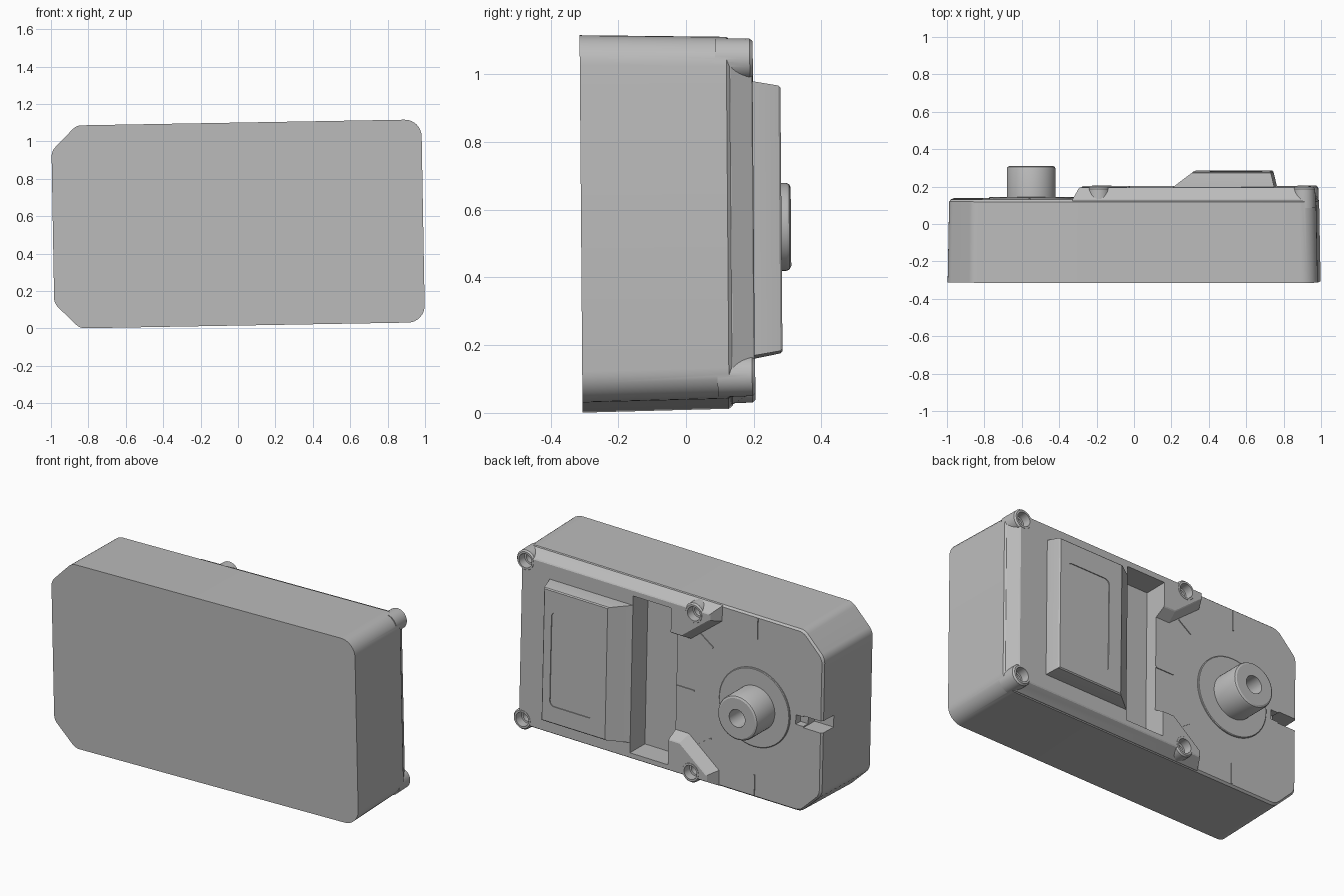
import bpy, bmesh, math
from mathutils import Matrix, Vector

cube = bpy.data.objects.get("Cube")
if cube:
    bpy.data.objects.remove(cube)

grey = bpy.data.materials.new("plain_grey")
grey.use_nodes = True
COLOUR = (0.5, 0.5, 0.5, 1)
grey.diffuse_color = COLOUR
grey.node_tree.nodes["Principled BSDF"].inputs["Base Color"].default_value = COLOUR

parts = []


def inset(corners, d):
    """Move every edge of a counter-clockwise outline inward by d."""
    result = []
    for i, (u, w, r) in enumerate(corners):
        p = Vector((u, w))
        a = (p - Vector(corners[i - 1][:2])).normalized()
        b = (Vector(corners[(i + 1) % len(corners)][:2]) - p).normalized()
        na, nb = Vector((-a.y, a.x)), Vector((-b.y, b.x))
        p += (na + nb) * d / (1 + na.dot(nb))
        result.append((p.x, p.y, r))
    return result


def rounded(corners, steps=8):
    """Outline with an arc of radius r at each corner (u, w, r)."""
    out = []
    for i, (u, w, r) in enumerate(corners):
        p = Vector((u, w))
        if not r:
            out.append(p)
            continue
        a = (Vector(corners[i - 1][:2]) - p).normalized()
        b = (Vector(corners[(i + 1) % len(corners)][:2]) - p).normalized()
        half = a.angle(b) / 2
        centre = p + (a + b).normalized() * r / math.sin(half)
        start, end = p + a * r / math.tan(half) - centre, p + b * r / math.tan(half) - centre
        sweep = start.angle_signed(end)
        for k in range(steps + 1):
            out.append(centre + Matrix.Rotation(-sweep * k / steps, 2) @ start)
    return out


def loft(name, sections, keep=True):
    """Solid through (y, outline) sections, front to back."""
    bm = bmesh.new()
    rings = [[bm.verts.new((p[0], y, p[1])) for p in outline] for y, outline in sections]
    n = len(rings[0])
    for low, high in zip(rings, rings[1:]):
        for i in range(n):
            bm.faces.new((low[i], low[(i + 1) % n], high[(i + 1) % n], high[i]))
    bm.faces.new(rings[0])
    bm.faces.new(rings[-1])
    bmesh.ops.recalc_face_normals(bm, faces=bm.faces)
    mesh = bpy.data.meshes.new(name)
    bm.to_mesh(mesh)
    bm.free()
    mesh.materials.append(grey)
    ob = bpy.data.objects.new(name, mesh)
    bpy.context.collection.objects.link(ob)
    if keep:
        parts.append(ob)
    return ob


def rect(u0, u1, w0, w1, r=0):
    return rounded([(u0, w0, r), (u1, w0, r), (u1, w1, r), (u0, w1, r)])


def box(name, u0, u1, w0, w1, y0, y1, keep=False, r=0):
    shape = rect(u0, u1, w0, w1, r)
    return loft(name, [(y0, shape), (y1, shape)], keep)


def turned(name, u, w, profile, keep=False):
    """Round solid along y from (y, radius) pairs."""
    circle = [(math.cos(k * math.tau / 48), math.sin(k * math.tau / 48)) for k in range(48)]
    return loft(name, [(y, [(u + r * c, w + r * s) for c, s in circle]) for y, r in profile], keep)


def combine(target, tool, operation="DIFFERENCE"):
    mod = target.modifiers.new("combine", "BOOLEAN")
    mod.operation, mod.object, mod.solver = operation, tool, "EXACT"
    with bpy.context.temp_override(object=target, active_object=target, selected_objects=[target]):
        bpy.ops.object.modifier_apply(modifier="combine")
    bpy.data.objects.remove(tool)


DECK, RIM = 0.135, 0.2

# Main shell: chamfered corners on one end, round on the other, slight draft
W, H, C = 0.99, 0.5425, 0.135
shell = [(-W, C - H, .07), (C - W, -H, .07), (W, -H, .09), (W, H, .09), (C - W, H, .07), (-W, H - C, .07)]
body = loft("body", [(-0.31, rounded(shell)), (DECK - .012, rounded(inset(shell, .008))),
                     (DECK, rounded(inset(shell, .018)))])

# Raised rear plate with two ears and sloping sides
ear = [(-.32, .53), (-.32, .44), (-.12, .28), (.06, .28)]
plate = [(.974, -.53, .08), (.974, .53, .08)]
plate += [(u, w, 0) for u, w in ear] + [(u, -w, 0) for u, w in reversed(ear)]
foot = rounded(plate)
combine(body, loft("plate", [(.1, foot), (DECK, foot), (RIM - .004, rounded(inset(plate, .034))),
                             (RIM, rounded(inset(plate, .04)))], False), "UNION")

# Screw bosses and their stepped holes
screws = [(u, w) for u in (-.18, .917) for w in (-.468, .468)]
for u, w in screws:
    combine(body, turned("boss", u, w, [(.09, .062), (RIM - .008, .06), (RIM + .001, .052)]), "UNION")
for u, w in screws:
    combine(body, turned("hole", u, w, [(.1, .03), (.15, .03), (.151, .04), (.25, .042)]))

# Deep pocket beside the raised block, and the slot in the chamfered end
combine(body, box("pocket", -.033, .215, -.465, .46, .06, .3))
combine(body, box("slot", -1.1, -.86, -.035, .035, .03, .3))
combine(body, box("slot_step", -.9, -.81, -.028, .028, .09, .3))

# Raised block with one long slope and a shallow panel
base = rect(.215, .757, -.405, .405)
block = loft("raised_block", [(.19, base), (RIM, base), (.276, rect(.315, .739, -.392, .392)),
                              (.282, rect(.322, .733, -.386, .386))])
combine(block, box("panel", .405, .685, -.29, .265, .277, .3, r=.03))

# Output shaft with a bore, standing on a thin disc
turned("shaft_disc", -.545, -.003, [(.12, .23), (DECK + .006, .23), (DECK + .009, .226)], True)
shaft = turned("shaft", -.55, -.003, [(.12, .13), (.296, .13), (.305, .126), (.31, .116)], True)
combine(shaft, turned("bore", -.55, -.003, [(.18, .05), (.35, .052)]))

# Fine ribs on the low deck
T = .004
for s in (-1, 1):
    lo, hi = sorted((s * .40, s * .522))
    box("edge_rib", -.55 - T, -.55 + T, lo, hi, .12, DECK + .005, True)
    d = Vector((-.1, -s * .07)).normalized()
    n = Vector((-d.y, d.x)) * T
    a = Vector((-.185, s * .325))
    b = a + d * .1
    ribs = [a - n, b - n, b + n, a + n]
    loft("slanted_rib", [(.12, ribs), (DECK + .005, ribs)])
box("centre_rib", -.15, -.033, -.02 - T, -.02 + T, .12, DECK + .005, True)

# Smooth the round sides and set the slight lean of the whole case
pose = (Matrix.Translation((0, 0, .56)) @ Matrix.Rotation(math.radians(.45), 4, "X")
        @ Matrix.Rotation(math.radians(-1), 4, "Y"))
for ob in parts:
    ob.data.transform(pose)
    bpy.ops.object.select_all(action="DESELECT")
    ob.select_set(True)
    bpy.context.view_layer.objects.active = ob
    bpy.ops.object.shade_smooth_by_angle(angle=math.radians(25))
